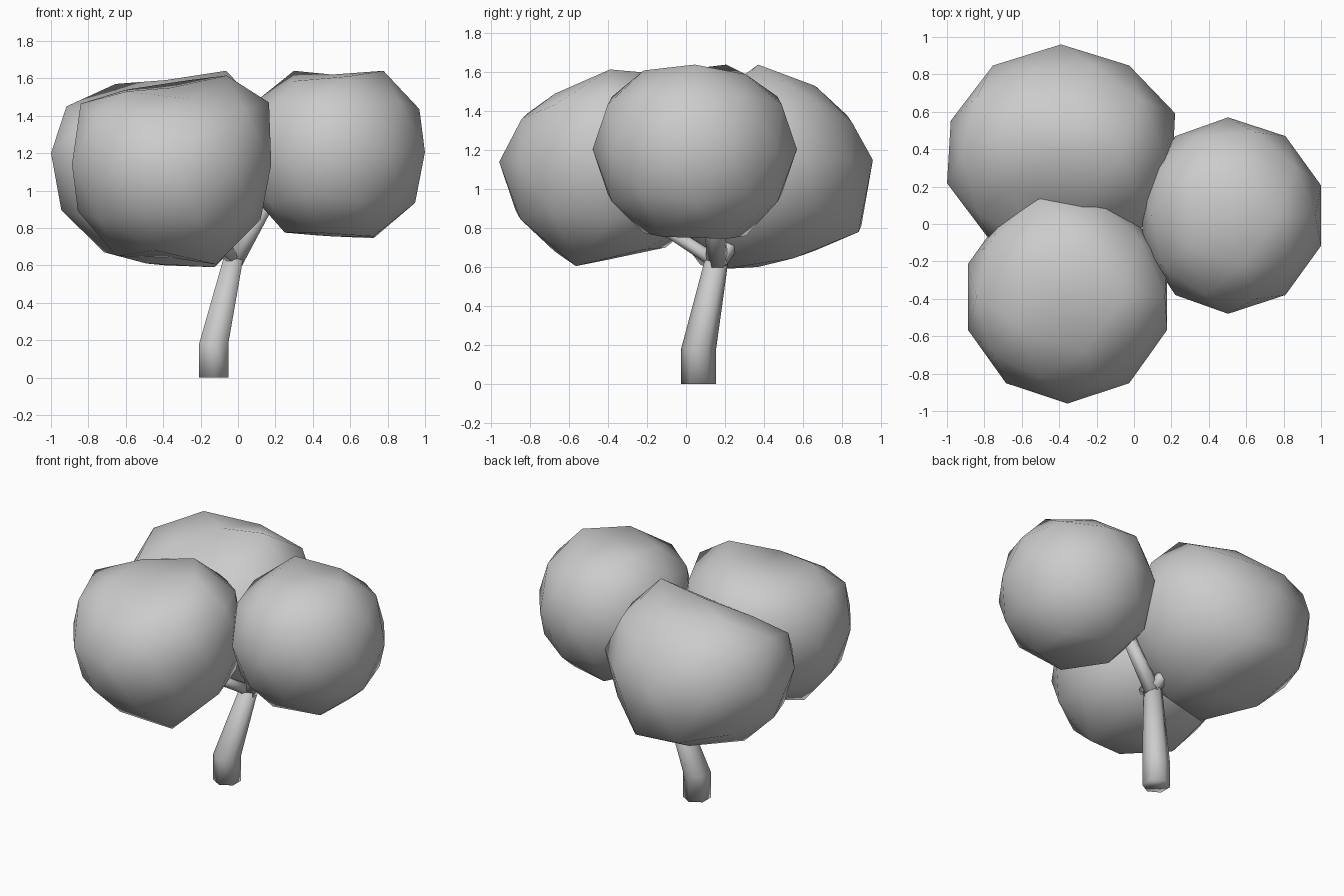
import bpy, bmesh, math
from mathutils import Vector

if "Cube" in bpy.data.objects:
    bpy.data.objects.remove(bpy.data.objects["Cube"])


def finish(bm, name):
    bmesh.ops.recalc_face_normals(bm, faces=bm.faces)
    me = bpy.data.meshes.new(name)
    bm.to_mesh(me)
    bm.free()
    for p in me.polygons:
        p.use_smooth = True
    ob = bpy.data.objects.new(name, me)
    bpy.context.collection.objects.link(ob)


def around(deg, z):
    """Unit direction at a compass angle and height."""
    r = math.sqrt(1 - z * z)
    return Vector((r * math.cos(math.radians(deg)), r * math.sin(math.radians(deg)), z))


def foliage(name, center, radius, top, bottom, slope=None, west=1.0, pulls=()):
    """Low-poly ball. top/bottom: heights of the pole and the five cap corners.
    slope (height, y gain) presses the upper side down; pulls nudge single corners."""
    bm = bmesh.new()
    bmesh.ops.create_icosphere(bm, subdivisions=2, radius=1)

    def corner(deg, z):
        d = around(deg, z)
        return max(bm.verts, key=lambda v: v.co.dot(d))

    caps = []
    for heights, sign, start in ((top, 1, 0), (bottom, -1, 36)):
        caps.append((corner(0, sign), heights[0]))
        for k in range(5):
            caps.append((corner(start + 72 * k, sign * 0.85), heights[k + 1]))
    picked = [(corner(*d), Vector(off)) for d, off in pulls]

    for v in bm.verts:
        if slope and v.co.z > 0.1:
            v.co.z = min(v.co.z, max(0.1, slope[0] + slope[1] * v.co.y))
        if v.co.x < 0:
            v.co.x *= west
        v.co = Vector(c + r * a for c, r, a in zip(center, radius, v.co))
    for v, z in caps:
        v.co.z = z
    for v, off in picked:
        v.co += off
    finish(bm, name)


def limb(name, path, level=False, sides=6):
    """Tapered hexagonal tube through (x, y, z, radius) points."""
    bm = bmesh.new()
    pts = [Vector(p[:3]) for p in path]
    rings = []
    for i, (p, row) in enumerate(zip(pts, path)):
        d = Vector((0, 0, 1)) if level else pts[min(i + 1, len(pts) - 1)] - pts[max(i - 1, 0)]
        q = Vector((0, 0, 1)).rotation_difference(d.normalized())
        rings.append([bm.verts.new(p + q @ Vector((
            row[3] * math.sin(2 * math.pi * k / sides),
            row[3] * math.cos(2 * math.pi * k / sides), 0))) for k in range(sides)])
    for a, b in zip(rings, rings[1:]):
        for k in range(sides):
            n = (k + 1) % sides
            bm.faces.new((a[k], a[n], b[n], b[k]))
    bm.faces.new(rings[0])
    bm.faces.new(rings[-1])
    finish(bm, name)


# Three foliage balls
foliage("front_foliage", (-0.355, -0.39, 1.14), (0.56, 0.57, 0.56),
        (1.55, 1.615, 1.59, 1.54, 1.53, 1.49), (0.64, 0.69, 0.70, 0.65, 0.68, 0.605),
        pulls=[((0, 0.45), (0.02, 0, 0.08)), ((180, 0.53), (-0.01, 0, 0.03)),
               ((288, 0.45), (0, 0.03, -0.03)), ((252, 0.53), (0, 0.03, -0.05)),
               ((108, 0.53), (0, 0.07, 0)), ((72, 0.45), (0, 0.03, 0)),
               ((36, 0.53), (0, 0.03, 0))])
foliage("back_foliage", (-0.39, 0.37, 1.15), (0.62, 0.59, 0.57),
        (1.59, 1.64, 1.53, 1.57, 1.46, 1.42), (0.60, 0.645, 0.685, 0.67, 0.61, 0.59),
        slope=(0.84, 0.95),
        pulls=[((198, 0), (-0.02, 0.03, 0.05)), ((18, 0), (0.02, 0.04, 0)),
               ((108, 0.53), (0, -0.02, -0.07)), ((72, 0.45), (0, -0.02, -0.06)),
               ((72, -0.53), (0, 0.04, -0.07)), ((108, -0.45), (0, 0.03, -0.08))])
foliage("right_foliage", (0.503, 0.045, 1.205), (0.522, 0.525, 0.515),
        (1.62, 1.64, 1.59, 1.64, 1.585, 1.61), (0.755, 0.745, 0.76, 0.775, 0.775, 0.755),
        west=0.92)

# Trunk and the branches reaching into the foliage
limb("trunk", [(-0.13, 0.065, 0, 0.09), (-0.13, 0.065, 0.18, 0.09),
               (-0.022, 0.16, 0.65, 0.06)], level=True)
limb("right_branch", [(-0.022, 0.16, 0.62, 0.056), (0.18, 0.14, 0.98, 0.045)])
limb("front_branch", [(-0.02, 0.15, 0.63, 0.038), (-0.15, -0.08, 0.78, 0.034)])
limb("back_branch", [(-0.02, 0.17, 0.63, 0.045), (-0.07, 0.26, 0.76, 0.04)])
